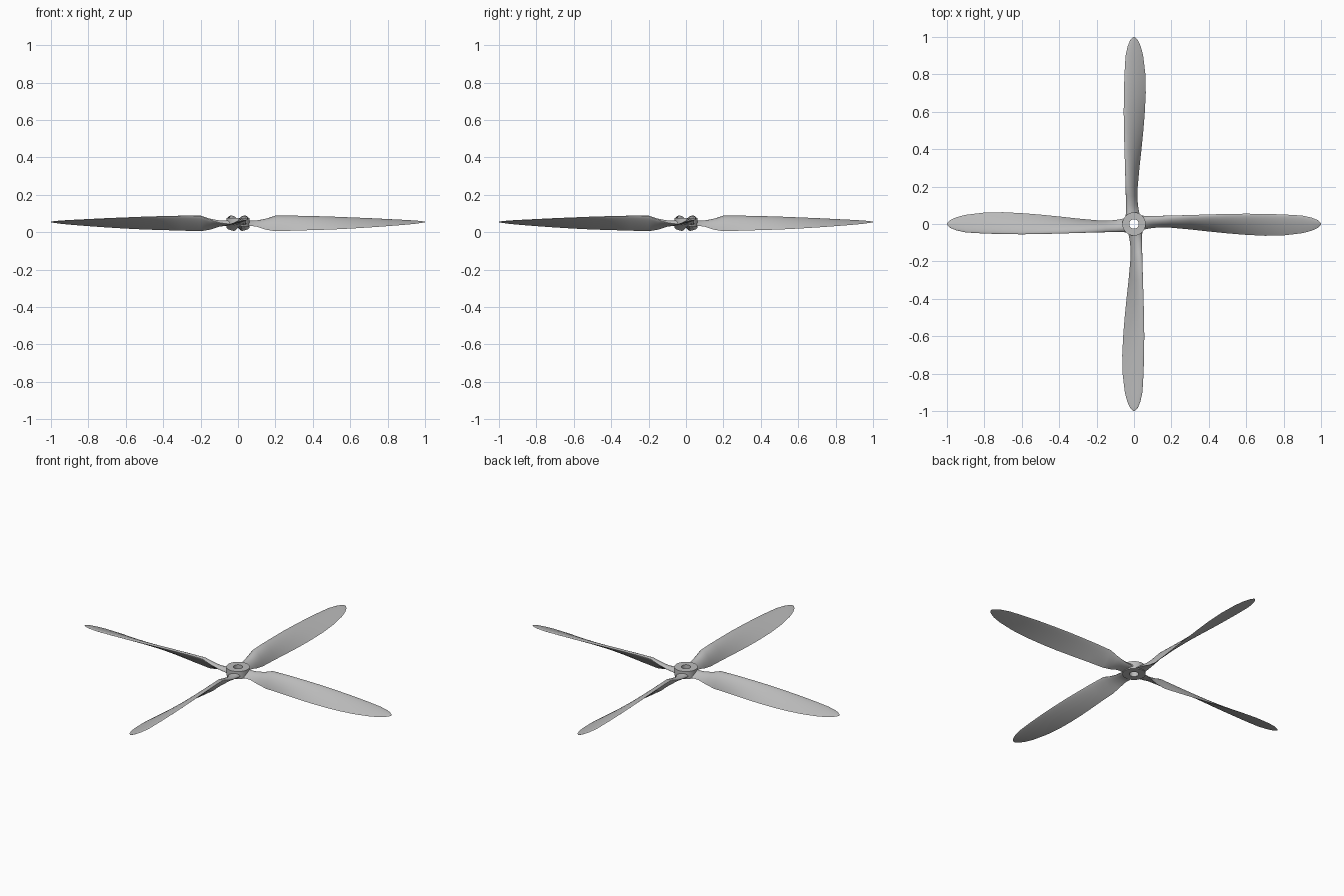
import bpy, bmesh, math
from mathutils import Matrix

cube = bpy.data.objects.get("Cube")
if cube:
    bpy.data.objects.remove(cube, do_unlink=True)

metal = bpy.data.materials.new("grey_metal")
metal.use_nodes = True
GREY = (0.5, 0.5, 0.5, 1)
metal.diffuse_color = GREY
metal.node_tree.nodes["Principled BSDF"].inputs["Base Color"].default_value = GREY


def finish(bm, name, angle):
    bmesh.ops.recalc_face_normals(bm, faces=bm.faces)
    mesh = bpy.data.meshes.new(name)
    bm.to_mesh(mesh)
    bm.free()
    mesh.materials.append(metal)
    obj = bpy.data.objects.new(name, mesh)
    bpy.context.collection.objects.link(obj)
    bpy.ops.object.select_all(action='DESELECT')
    obj.select_set(True)
    bpy.context.view_layer.objects.active = obj
    bpy.ops.object.shade_smooth_by_angle(angle=math.radians(angle))
    return obj


# Blade stations: radius, y low, y high, z low, z high, pitch, thickness ratio
STATIONS = [
    (0.040, -0.035, 0.045, 0.034, 0.066, 8, 0.40),
    (0.065, -0.027, 0.043, 0.034, 0.062, 12, 0.40),
    (0.10, -0.021, 0.043, 0.029, 0.063, 22, 0.36),
    (0.15, -0.018, 0.044, 0.013, 0.072, 42, 0.32),
    (0.20, -0.020, 0.045, 0.005, 0.088, 52, 0.25),
    (0.30, -0.029, 0.048, 0.008, 0.088, 46, 0.20),
    (0.40, -0.040, 0.051, 0.011, 0.086, 39, 0.16),
    (0.50, -0.050, 0.054, 0.014, 0.083, 33, 0.13),
    (0.60, -0.058, 0.055, 0.019, 0.079, 27, 0.11),
    (0.70, -0.063, 0.054, 0.025, 0.075, 22, 0.10),
    (0.80, -0.061, 0.051, 0.032, 0.070, 18, 0.09),
    (0.90, -0.049, 0.045, 0.040, 0.065, 14, 0.09),
    (0.95, -0.036, 0.034, 0.045, 0.062, 12, 0.09),
    (0.98, -0.022, 0.022, 0.049, 0.059, 10, 0.09),
    (0.995, -0.010, 0.010, 0.052, 0.057, 8, 0.09),
    (1.0, -0.003, 0.003, 0.053, 0.055, 8, 0.09),
]
SIDES = 28


def airfoil(pitch, thick):
    """Section with a rounded high leading edge, arched top and flat underside."""
    pts = []
    for i in range(SIDES):
        a = 2 * math.pi * i / SIDES
        t = (1 - math.cos(a)) / 2
        h = 2.6 * thick * (math.sqrt(t) * (1 - t) + 0.03 * math.sin(a) ** 2)
        v = h * (0.8 if a < math.pi else -0.2)
        c, s = math.cos(math.radians(pitch)), math.sin(math.radians(pitch))
        pts.append((-t * c - v * s, -t * s + v * c))
    return pts


def fit(values, low, high):
    a, b = min(values), max(values)
    return [low + (v - a) / (b - a) * (high - low) for v in values]


def make_blade(name, turn):
    bm = bmesh.new()
    rings = []
    for r, y0, y1, z0, z1, pitch, thick in STATIONS:
        ys, zs = zip(*airfoil(pitch, thick))
        rings.append([bm.verts.new((r, y, z))
                      for y, z in zip(fit(ys, y0, y1), fit(zs, z0, z1))])
    for a, b in zip(rings, rings[1:]):
        for i in range(SIDES):
            j = (i + 1) % SIDES
            bm.faces.new((a[i], a[j], b[j], b[i]))
    bm.faces.new(rings[0])
    bm.faces.new(rings[-1])
    bmesh.ops.rotate(bm, verts=bm.verts, matrix=Matrix.Rotation(turn, 3, 'Z'))
    return finish(bm, name, 50)


for k, side in enumerate(("left", "back", "right", "front")):
    make_blade(side + "_blade", k * math.pi / 2)

# Hub: a turned ring with an open shaft hole
bm = bmesh.new()
profile = [(0.025, 0.03), (0.062, 0.03), (0.062, 0.075), (0.025, 0.075)]
verts = [bm.verts.new((r, 0, z)) for r, z in profile]
edges = [bm.edges.new((verts[i], verts[(i + 1) % 4])) for i in range(4)]
bmesh.ops.spin(bm, geom=verts + edges, axis=(0, 0, 1), cent=(0, 0, 0),
               angle=2 * math.pi, steps=48, use_merge=True)
bmesh.ops.remove_doubles(bm, verts=bm.verts, dist=1e-5)
finish(bm, "hub", 35)
